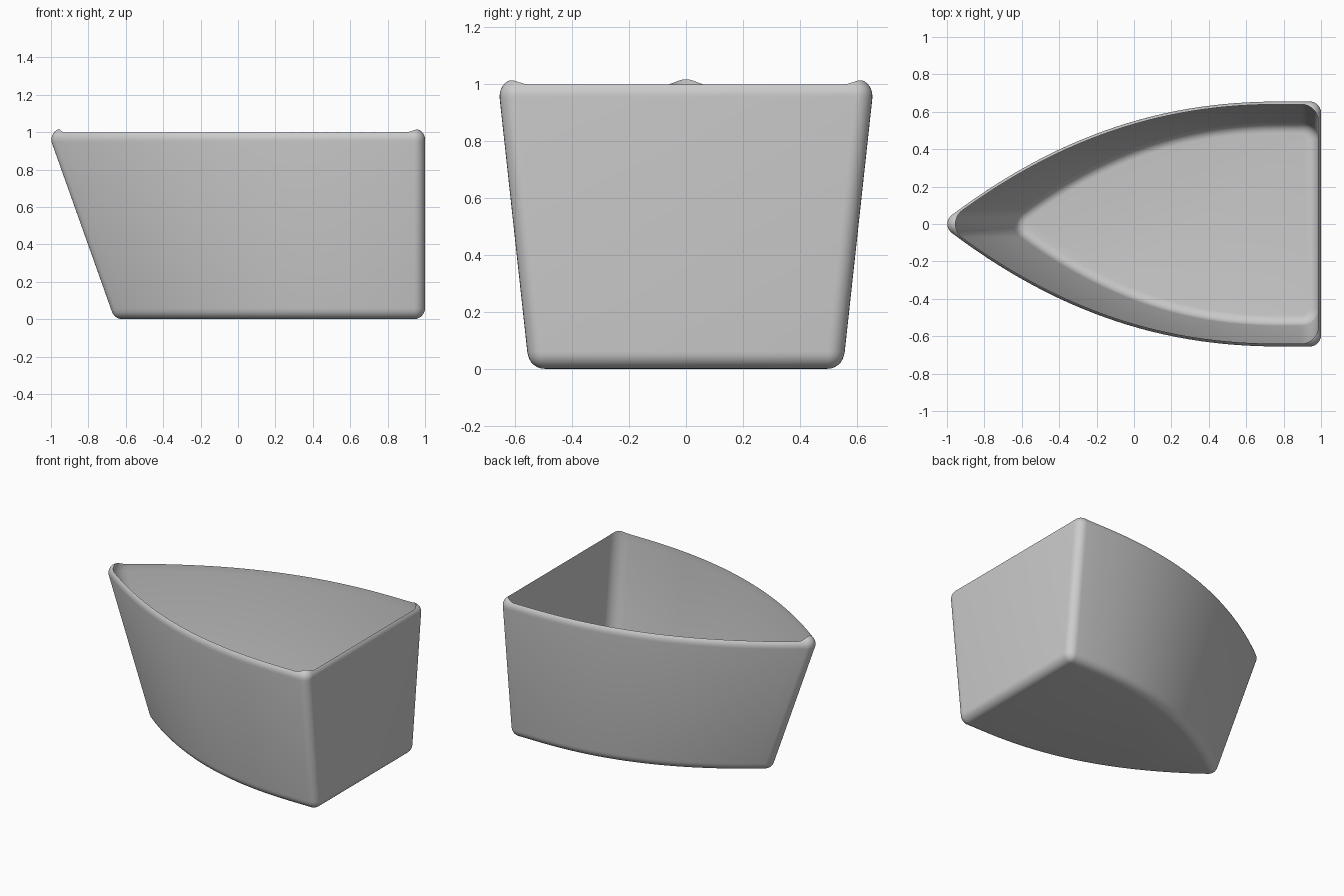
import bpy, bmesh, math

old = bpy.data.objects.get("Cube")
if old:
    bpy.data.objects.remove(old, do_unlink=True)

grey = bpy.data.materials.new("light grey")
grey.use_nodes = True
colour = (0.6, 0.6, 0.6, 1)
grey.diffuse_color = colour
grey.node_tree.nodes["Principled BSDF"].inputs["Base Color"].default_value = colour

SIDE, ARC, POWER, WIDEST = 28, 7, 2.2, 0.8


def half_outline(z, inset, radius):
    """Bow-to-stern half outline: an inset curve pushed out along its normals."""
    drop = 0.95 - min(max(z, 0.05), 0.95)
    core = inset[0] + inset[1]
    tip = -1.035 + 0.356 * drop + 1.62 * core
    half = 0.655 - 0.109 * drop - core
    length = WIDEST - tip
    pts = []

    def add(x, y, angle):
        pts.append((x + radius * math.cos(angle), y + radius * math.sin(angle)))

    bow_angle = math.pi / 2 + math.atan(half * POWER / length)
    for i in range(ARC):                                   # rounded stem
        add(tip, 0, math.pi + (bow_angle - math.pi) * i / ARC)
    for i in range(SIDE + 1):                              # curved side
        s = 1 - i / SIDE
        slope = half * POWER / length * s ** (POWER - 1)
        add(WIDEST - length * s, half * (1 - s ** POWER), math.pi / 2 + math.atan(slope))
    for i in range(ARC + 1):                               # rounded stern corner
        add(1 - core, half, math.pi / 2 * (1 - i / ARC))
    return pts


def tub(name, wall, radius, fillet, bottom, top, round_top):
    """Closed boat-shaped solid made of stacked outlines."""
    levels = []
    for i in range(ARC + 1):
        a = math.pi / 2 * i / ARC
        levels.append((bottom + fillet * (1 - math.cos(a)), fillet * (1 - math.sin(a))))
    levels.append((0.95, 0))
    if round_top:
        for i in range(ARC * 2 + 1):
            a = math.pi / 2 * i / (ARC * 2)
            levels.append((top - fillet * (1 - math.sin(a)), fillet * (1 - math.cos(a))))
    else:
        levels.append((top, 0))
    bm = bmesh.new()
    rings = []
    for z, shrink in levels:
        pts = half_outline(z, (wall, radius), radius - shrink)
        pts += [(x, -y) for x, y in reversed(pts[1:])]
        rings.append([bm.verts.new((x, y, z)) for x, y in pts])
    n = len(rings[0])
    for low, high in zip(rings, rings[1:]):
        for i in range(n):
            j = (i + 1) % n
            bm.faces.new((low[i], low[j], high[j], high[i]))
    bm.faces.new(rings[0])
    bm.faces.new(rings[-1])
    bmesh.ops.remove_doubles(bm, verts=bm.verts[:], dist=0.0002)
    bmesh.ops.recalc_face_normals(bm, faces=bm.faces[:])
    mesh = bpy.data.meshes.new(name)
    bm.to_mesh(mesh)
    bm.free()
    mesh.materials.append(grey)
    obj = bpy.data.objects.new(name, mesh)
    bpy.context.collection.objects.link(obj)
    return obj


# Rounded outer body, hollowed by a slightly smaller body with softer corners
hull = tub("hull", 0, 0.06, 0.06, 0, 1.02, True)
hollow = tub("hollow_cutter", 0.015, 0.09, 0.055, 0.015, 1.2, False)
hollow.hide_render = True

cut = hull.modifiers.new("hollow", 'BOOLEAN')
cut.operation = 'DIFFERENCE'
cut.solver = 'EXACT'
cut.object = hollow

bpy.ops.object.select_all(action='DESELECT')
hull.select_set(True)
bpy.context.view_layer.objects.active = hull
bpy.ops.object.modifier_apply(modifier=cut.name)
bpy.data.objects.remove(hollow, do_unlink=True)
bpy.ops.object.shade_smooth_by_angle(angle=math.radians(35))
